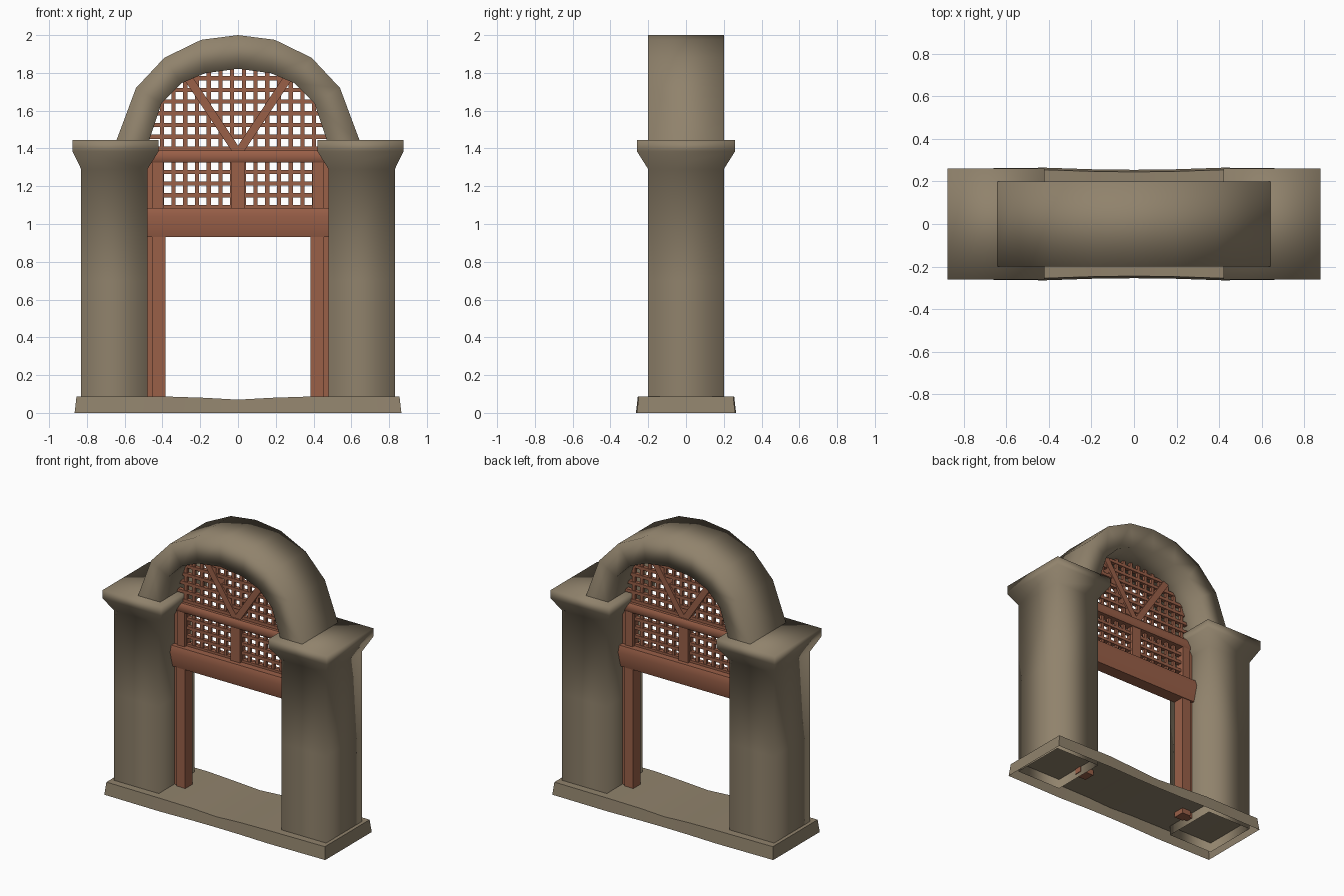
import bpy, bmesh, math

if "Cube" in bpy.data.objects:
    bpy.data.objects.remove(bpy.data.objects["Cube"])


def material(name, rgb):
    m = bpy.data.materials.new(name)
    m.diffuse_color = (*rgb, 1)
    m.use_nodes = True
    m.node_tree.nodes["Principled BSDF"].inputs["Base Color"].default_value = m.diffuse_color
    return m


STONE = material("tan_stone", (0.28, 0.225, 0.15))
WOOD = material("red_brown_wood", (0.32, 0.115, 0.064))


def finish(name, bm, mat, smooth=None):
    bmesh.ops.recalc_face_normals(bm, faces=bm.faces)
    me = bpy.data.meshes.new(name)
    bm.to_mesh(me)
    bm.free()
    me.materials.append(mat)
    ob = bpy.data.objects.new(name, me)
    bpy.context.collection.objects.link(ob)
    if smooth:
        bpy.ops.object.select_all(action='DESELECT')
        bpy.context.view_layer.objects.active = ob
        ob.select_set(True)
        bpy.ops.object.shade_smooth_by_angle(angle=math.radians(smooth))
    return ob


def loft(name, rings, mat, wrap=True, caps=(True, True), smooth=None):
    """Skin a list of point rings."""
    bm = bmesh.new()
    vs = [[bm.verts.new(p) for p in r] for r in rings]
    n = len(rings[0])
    for a, b in zip(vs, vs[1:]):
        for i in range(n if wrap else n - 1):
            j = (i + 1) % n
            bm.faces.new((a[i], a[j], b[j], b[i]))
    if caps[0]:
        bm.faces.new(vs[0])
    if caps[1]:
        bm.faces.new(vs[-1])
    return finish(name, bm, mat, smooth)


def add_box(bm, x0, x1, d, z0, z1):
    v = [bm.verts.new((x, y, z)) for x in (x0, x1) for y in (-d, d) for z in (z0, z1)]
    for f in ((0, 1, 3, 2), (4, 6, 7, 5), (0, 4, 5, 1), (2, 3, 7, 6), (0, 2, 6, 4), (1, 5, 7, 3)):
        bm.faces.new([v[i] for i in f])


def box(name, x0, x1, d, z0, z1, mat):
    bm = bmesh.new()
    add_box(bm, x0, x1, d, z0, z1)
    return finish(name, bm, mat)


# Worn threshold slab, open underneath, dipping in the middle
rings = []
for x, xt, y, z in ((-.865, -.855, .26, .088), (-.42, -.42, .265, .088), (-.18, -.18, .257, .08),
                    (0, 0, .255, .07), (.18, .18, .257, .08), (.42, .42, .265, .088),
                    (.865, .855, .26, .088)):
    rings.append([(x, -y, 0), (xt, -y + .01, z), (xt, y - .01, z), (x, y, 0)])
loft("threshold_slab", rings, STONE, wrap=False, smooth=30)

# Pillars with flared capitals
for s, side in ((-1, "left"), (1, "right")):
    rings = []
    for xi, xo, y, z in ((.48, .83, .2, .02), (.48, .83, .2, .7), (.48, .83, .2, 1.29),
                         (.42, .877, .26, 1.385), (.42, .877, .26, 1.445)):
        rings.append([(s * xi, -y, z), (s * xo, -y, z), (s * xo, y, z), (s * xi, y, z)])
    loft(side + "_pillar", rings, STONE, caps=(False, True), smooth=100)

# Arch
half = [((.652, 1.42), (.478, 1.42)), ((.54, 1.72), (.405, 1.64)), ((.39, 1.88), (.30, 1.745)),
        ((.195, 1.975), (.175, 1.798)), ((0, 2.0), (0, 1.822))]
full = [((-o[0], o[1]), (-i[0], i[1])) for o, i in half] + half[-2::-1]
rings = [[(o[0], -.2, o[1]), (o[0], .2, o[1]), (i[0], .2, i[1]), (i[0], -.2, i[1])] for o, i in full]
loft("arch", rings, STONE, caps=(False, False), smooth=100)

# Transom beam with a tapered section
sec = [(-.06, 1.085), (-.075, 1.04), (-.045, .93), (.045, .93), (.075, 1.04), (.06, 1.085)]
loft("transom_beam", [[(x, y, z) for y, z in sec] for x in (-.483, .483)], WOOD, smooth=40)

# Door posts, upper posts, edge strips and diagonal struts
for s, side in ((-1, "left"), (1, "right")):
    def span(a, b):
        return min(s * a, s * b), max(s * a, s * b)
    box(side + "_door_post", *span(.385, .455), .04, .05, .96, WOOD)
    box(side + "_upper_post", *span(.395, .455), .035, 1.06, 1.34, WOOD)
    box(side + "_edge_strip", *span(.45, .485), .025, .05, 1.36, WOOD)
    ob = box(side + "_diagonal_strut", -.022, .022, .025, 0, .47, WOOD)
    ob.location = (0, 0, 1.375)
    ob.rotation_euler = (0, s * math.atan2(.255, .385), 0)

# Cross bar and mullion
bar = [(-.035, 1.39), (-.045, 1.375), (-.045, 1.34), (-.035, 1.325),
       (.035, 1.325), (.045, 1.34), (.045, 1.375), (.035, 1.39)]
loft("cross_bar", [[(x, y, z) for y, z in bar] for x in (-.48, .48)], WOOD, smooth=50)
box("centre_mullion", -.037, .037, .03, 1.06, 1.34, WOOD)

# Lattice, bars trimmed to the underside of the arch
inner = [i for o, i in reversed(half)]


def top_at(x):
    x = abs(x)
    for (xa, za), (xb, zb) in zip(inner, inner[1:]):
        if xa <= x <= xb:
            return za + (zb - za) * (x - xa) / (xb - xa) + .015
    return 1.42


def width_at(z):
    for (xa, za), (xb, zb) in zip(inner, inner[1:]):
        if zb <= z <= za:
            return xa + (xb - xa) * (z - za) / (zb - za) + .015
    return .46


bm = bmesh.new()
step, w = .062, .011
for k in range(-7, 7):
    x = (k + .5) * step
    add_box(bm, x - w, x + w, .010, 1.07, top_at(x))
for k in range(12):
    z = 1.09 + k * step
    if z < 1.82:
        b = width_at(z)
        add_box(bm, -b, b, .014, z - w, z + w)
finish("lattice", bm, WOOD)
